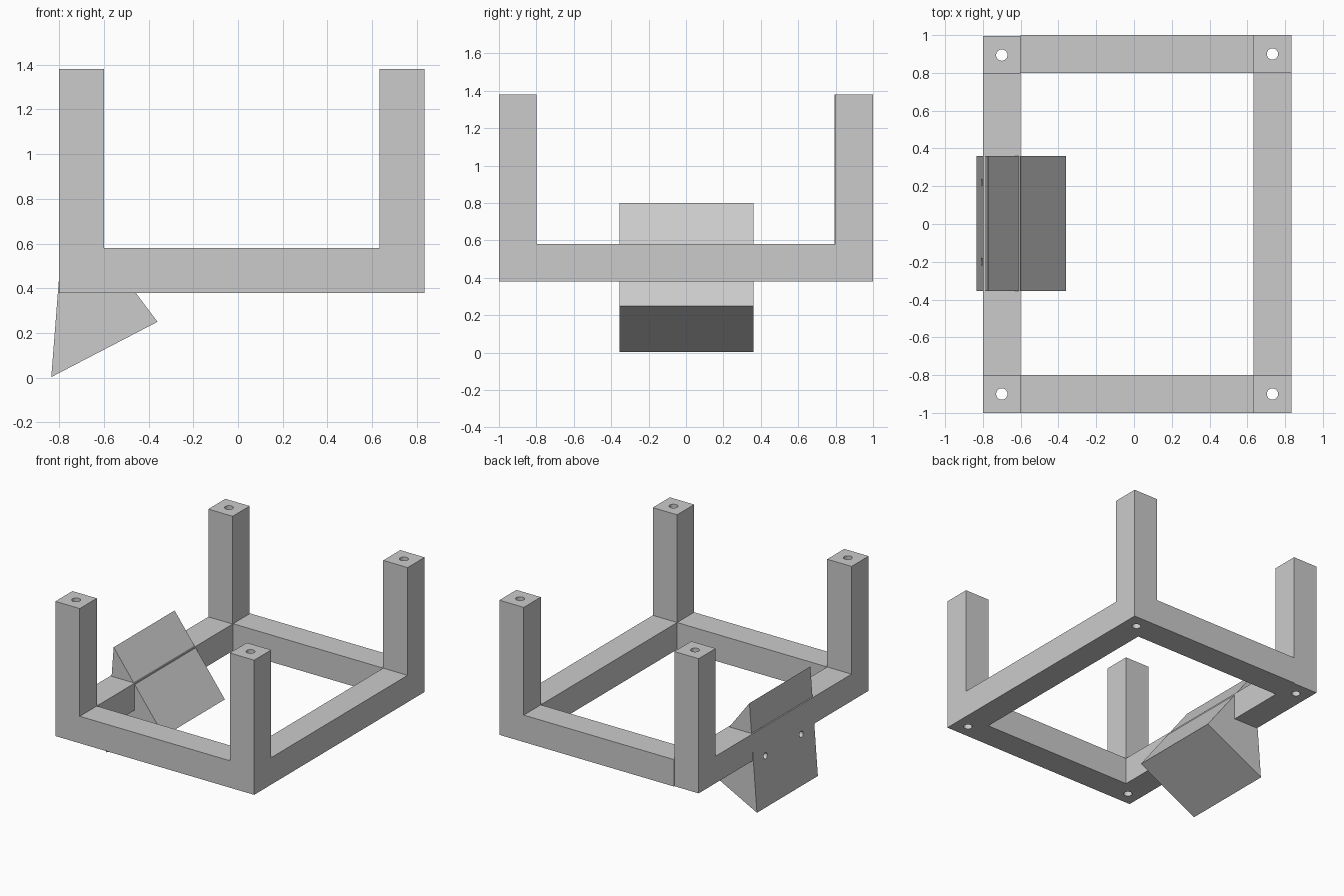
import bpy
import bmesh
from math import pi
from mathutils import Matrix, Vector

cube = bpy.data.objects.get("Cube")
if cube:
    bpy.data.objects.remove(cube, do_unlink=True)

grey = bpy.data.materials.new("plain grey")
grey.use_nodes = True
grey.diffuse_color = (0.6, 0.6, 0.6, 1)
grey.node_tree.nodes["Principled BSDF"].inputs["Base Color"].default_value = (0.6, 0.6, 0.6, 1)


def finish(name, bm):
    bmesh.ops.recalc_face_normals(bm, faces=bm.faces)
    mesh = bpy.data.meshes.new(name)
    bm.to_mesh(mesh)
    bm.free()
    mesh.materials.append(grey)
    obj = bpy.data.objects.new(name, mesh)
    bpy.context.collection.objects.link(obj)
    return obj


def box(name, low, high):
    low, high = Vector(low), Vector(high)
    bm = bmesh.new()
    place = Matrix.Translation((low + high) / 2) @ Matrix.Diagonal((*(high - low), 1))
    bmesh.ops.create_cube(bm, size=1, matrix=place)
    return finish(name, bm)


def drill(obj, centre, radius, length, axis="Z"):
    """Cut a round hole and bake the result into the mesh."""
    turn = Matrix.Rotation(pi / 2, 4, "Y") if axis == "X" else Matrix()
    bm = bmesh.new()
    bmesh.ops.create_cone(bm, cap_ends=True, segments=32, radius1=radius, radius2=radius,
                          depth=length, matrix=Matrix.Translation(centre) @ turn)
    cutter = finish("hole_cutter", bm)
    cutter.hide_render = True
    mod = obj.modifiers.new("hole", "BOOLEAN")
    mod.operation, mod.solver, mod.object = "DIFFERENCE", "EXACT", cutter
    graph = bpy.context.evaluated_depsgraph_get()
    mesh = bpy.data.meshes.new_from_object(obj.evaluated_get(graph))
    obj.modifiers.clear()
    obj.data = mesh
    bpy.data.objects.remove(cutter, do_unlink=True)


BASE, RAIL_TOP, POST_TOP, W = 0.38, 0.58, 1.38, 0.2
X0, X1 = -0.8, 0.633          # low x edge of each post row
BACK = {X0: 0.794, X1: 0.8}   # low y edge of the back posts

# Four corner posts, bored from top to bottom
for side, x in (("right", X0), ("left", X1)):
    for end, y in (("front", -1.0), ("back", BACK[x])):
        post = box(f"{end}_{side}_post", (x, y, BASE), (x + W, y + W, POST_TOP))
        drill(post, (x + W / 2, y + W / 2, 0.9), 0.03, 2)

# Rails joining the posts
right_rail = box("right_rail", (X0, -0.8, BASE), (X0 + W, BACK[X0], RAIL_TOP))
box("left_rail", (X1, -0.8, BASE), (X1 + W, 0.8, RAIL_TOP))
for end, y in (("front", -1.0), ("back", 0.8)):
    box(f"{end}_rail", (X0 + W, y, BASE), (X1, y + W, RAIL_TOP))

# Tilted triangular block straddling the right rail
bm = bmesh.new()
profile = [(-0.835, 0.003), (-0.36, 0.25), (-0.773, 0.8)]
face = bm.faces.new([bm.verts.new((x, -0.355, z)) for x, z in profile])
ends = bmesh.ops.extrude_face_region(bm, geom=[face])["geom"]
bmesh.ops.translate(bm, vec=(0, 0.715, 0),
                    verts=[v for v in ends if isinstance(v, bmesh.types.BMVert)])
wedge = finish("wedge_block", bm)

# Two blind screw holes in the outer face
for y in (-0.2, 0.22):
    for part in (right_rail, wedge):
        drill(part, (-0.8, y, 0.365), 0.022, 0.3, "X")
